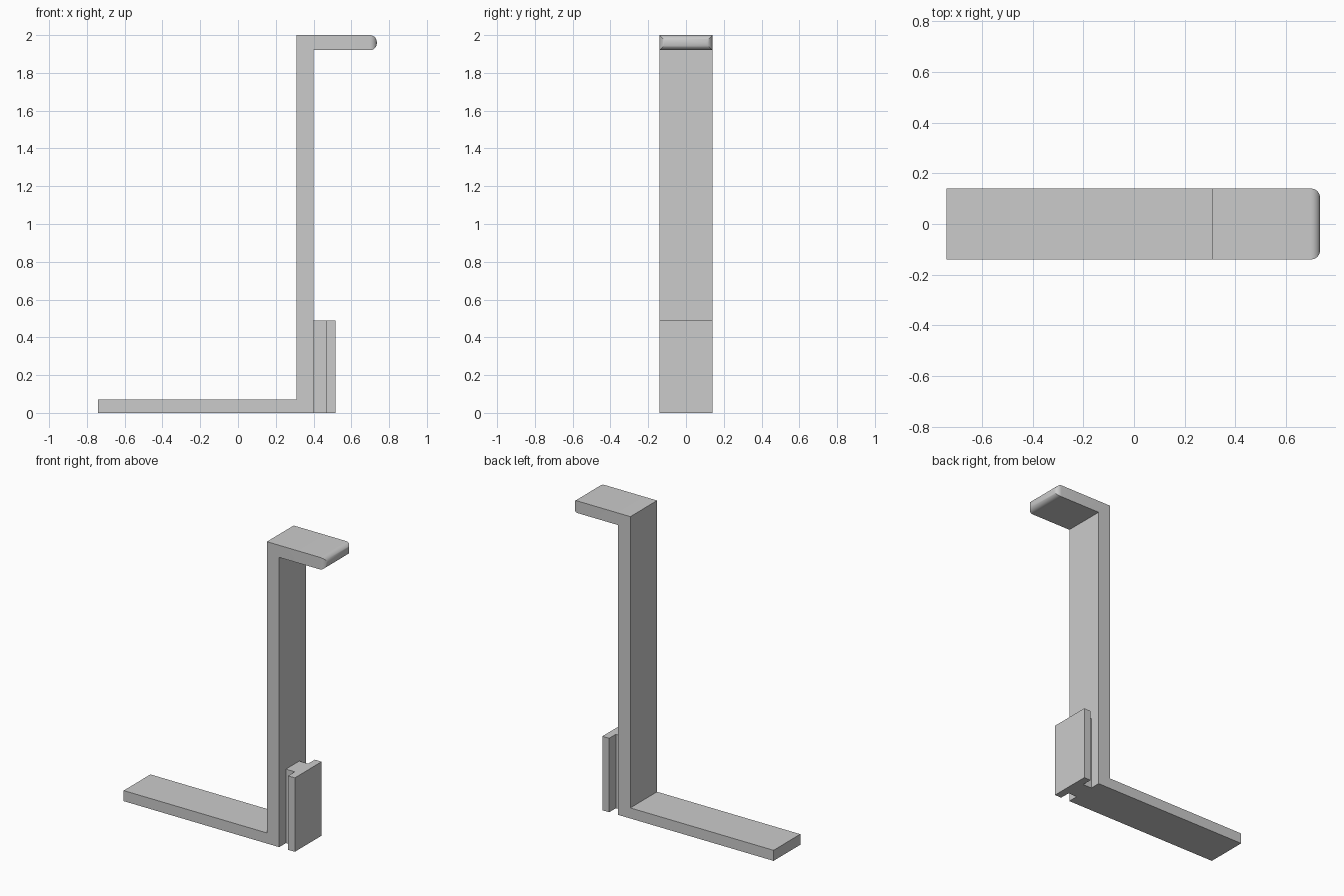
import bpy
import bmesh
from mathutils import Vector

cube = bpy.data.objects.get("Cube")
if cube:
    bpy.data.objects.remove(cube, do_unlink=True)

HALF = 0.14      # half depth of the strip
TIP = 0.735      # end of the top arm

grey = bpy.data.materials.new("light_grey")
grey.use_nodes = True
colour = (0.6, 0.6, 0.6, 1)
grey.diffuse_color = colour
grey.node_tree.nodes["Principled BSDF"].inputs["Base Color"].default_value = colour


def prism(name, points, direction, finish=None):
    """Extrude a closed outline along a direction into a solid."""
    bm = bmesh.new()
    face = bm.faces.new([bm.verts.new(p) for p in points])
    moved = bmesh.ops.extrude_face_region(bm, geom=[face])["geom"]
    bmesh.ops.translate(bm, vec=Vector(direction),
                        verts=[v for v in moved if isinstance(v, bmesh.types.BMVert)])
    if finish:
        finish(bm)
    bmesh.ops.recalc_face_normals(bm, faces=bm.faces)
    mesh = bpy.data.meshes.new(name)
    bm.to_mesh(mesh)
    bm.free()
    mesh.materials.append(grey)
    obj = bpy.data.objects.new(name, mesh)
    bpy.context.collection.objects.link(obj)
    return obj


def round_tip(bm):
    """Round the four edges around the end of the top arm."""
    edges = [e for e in bm.edges if all(v.co.x > TIP - 0.001 for v in e.verts)]
    bmesh.ops.bevel(bm, geom=edges, offset=0.037, offset_type='OFFSET',
                    segments=8, profile=0.5, affect='EDGES')


# Bent strip: foot, upright and top arm in one outline
strip = [(-0.74, 0), (0.40, 0), (0.40, 1.92), (TIP, 1.92),
         (TIP, 2), (0.31, 2), (0.31, 0.07), (-0.74, 0.07)]
bracket = prism("bracket", [(x, -HALF, z) for x, z in strip], (0, 2 * HALF, 0), round_tip)

# T-shaped mounting rail behind the upright
half_rail = [(0.40, 0.07), (0.465, 0.07), (0.465, HALF), (0.515, HALF)]
rail = half_rail + [(x, -y) for x, y in reversed(half_rail)]
prism("mounting_rail", [(x, y, 0) for x, y in rail], (0, 0, 0.49))

# Smooth only the rounded tip
bpy.ops.object.select_all(action='DESELECT')
bracket.select_set(True)
bpy.context.view_layer.objects.active = bracket
bpy.ops.object.shade_smooth_by_angle(angle=0.5)
